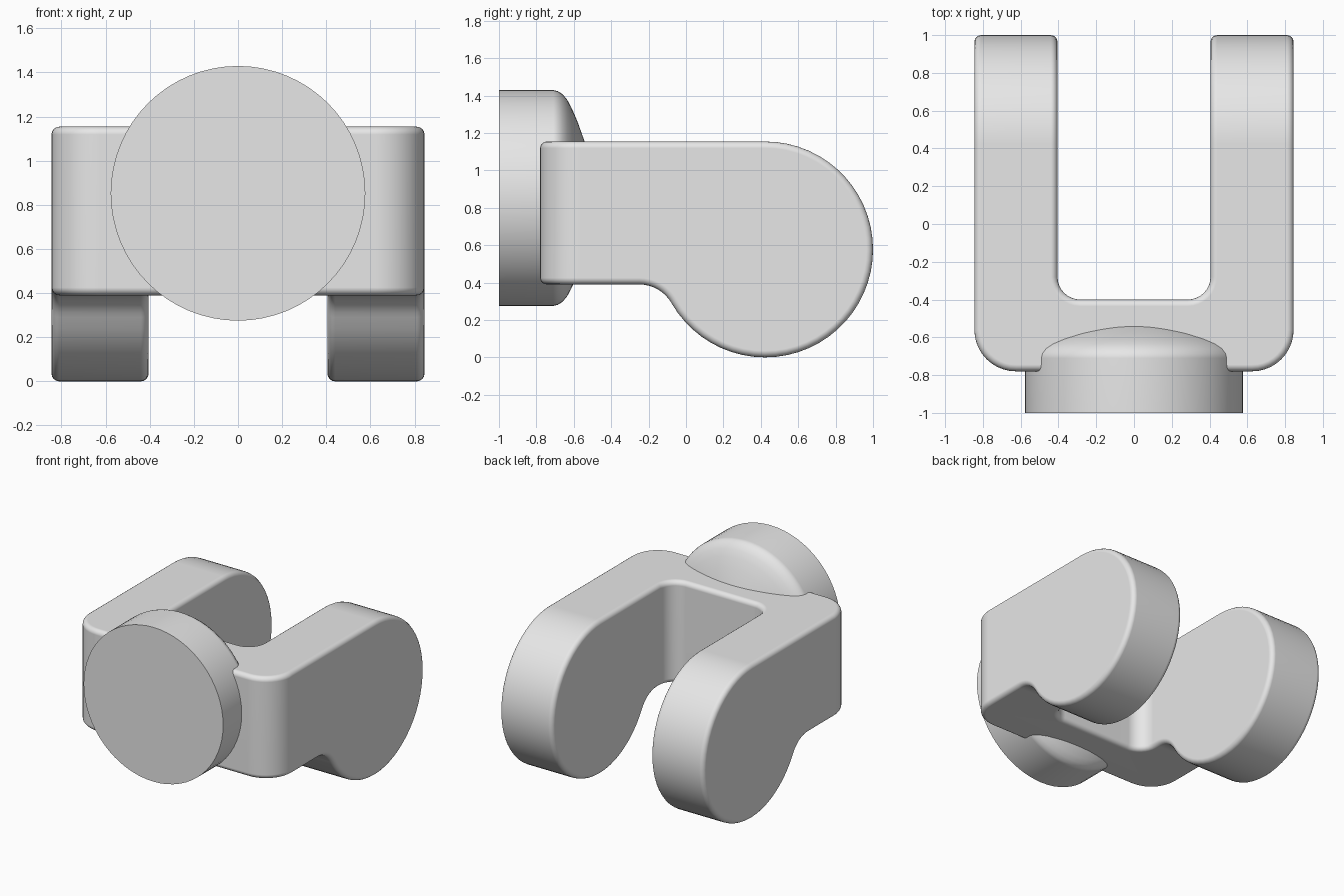
import bpy, bmesh, math
from math import radians
from mathutils import Matrix

if "Cube" in bpy.data.objects:
    bpy.data.objects.remove(bpy.data.objects["Cube"])

grey = bpy.data.materials.new("grey")
grey.diffuse_color = (0.8, 0.8, 0.8, 1)
grey.use_nodes = True
grey.node_tree.nodes["Principled BSDF"].inputs["Base Color"].default_value = grey.diffuse_color


def arc(cx, cy, r, a0, a1, n):
    """Points on an arc, angles in degrees."""
    return [(cx + r * math.cos(radians(a0 + (a1 - a0) * i / n)),
             cy + r * math.sin(radians(a0 + (a1 - a0) * i / n))) for i in range(n + 1)]


def prism(name, points, place, direction):
    """Extrude a closed outline; place maps a 2D point to 3D."""
    bm = bmesh.new()
    face = bm.faces.new([bm.verts.new(place(*p)) for p in points])
    new = bmesh.ops.extrude_face_region(bm, geom=[face])["geom"]
    bmesh.ops.translate(bm, vec=direction,
                        verts=[v for v in new if isinstance(v, bmesh.types.BMVert)])
    bmesh.ops.recalc_face_normals(bm, faces=bm.faces)
    return add(name, bm)


def add(name, bm):
    mesh = bpy.data.meshes.new(name)
    bm.to_mesh(mesh)
    bm.free()
    mesh.materials.append(grey)
    ob = bpy.data.objects.new(name, mesh)
    bpy.context.collection.objects.link(ob)
    return ob


def activate(ob):
    bpy.ops.object.select_all(action='DESELECT')
    ob.select_set(True)
    bpy.context.view_layer.objects.active = ob


def smooth(ob, angle):
    activate(ob)
    bpy.ops.object.shade_smooth_by_angle(angle=radians(angle))
    wn = ob.modifiers.new("normals", 'WEIGHTED_NORMAL')
    wn.keep_sharp = True


# Fork: U-shaped plan, intersected with the rounded side profile
half = ([(0.405, 1.2)] + [(0.845, 1.2)])
outer = arc(0.625, -0.56, 0.22, 0, -90, 10)
inner = arc(0.285, -0.28, 0.12, -90, 0, 8)
right = inner + half + outer
plan = right + [(-x, y) for x, y in reversed(right)]
fork = prism("fork", plan, lambda x, y: (x, y, -0.2), (0, 0, 1.6))

# Side profile: flat block, big round ends, concave blend underneath
R, cy, cz = 0.577, 0.423, 0.577
top, low, fy = 1.154, 0.39, -0.25
d, h = cy - fy, cz - low
r = (d * d + h * h - R * R) / (2 * (R - h))          # blend radius tangent to both
a = math.degrees(math.atan2(cz - (low - r), d))
side = ([(-0.95, top)] + arc(cy, cz, R, 90, a - 180, 40)
        + arc(fy, low - r, r, a, 90, 8)[1:] + [(-0.95, low)])
profile = prism("side_profile_cutter", side, lambda y, z: (-1, y, z), (2, 0, 0))
profile.hide_render = True

activate(fork)
cut = fork.modifiers.new("profile", 'BOOLEAN')
cut.operation, cut.solver, cut.object = 'INTERSECT', 'EXACT', profile
bpy.ops.object.modifier_apply(modifier="profile")
bpy.data.objects.remove(profile, do_unlink=True)
bev = fork.modifiers.new("soft_edges", 'BEVEL')
bev.width, bev.segments = 0.035, 4
bev.limit_method, bev.angle_limit = 'ANGLE', radians(40)
bpy.ops.object.modifier_apply(modifier="soft_edges")
smooth(fork, 35)

# Round boss: turned disc with a domed back sunk into the fork
rings = ([(-1, 0.577), (-0.71, 0.577), (-0.685, 0.571), (-0.66, 0.555), (-0.635, 0.525),
          (-0.61, 0.478), (-0.58, 0.408), (-0.545, 0.31), (-0.525, 0.24), (-0.515, 0.12)])
N = 64
bm = bmesh.new()
loops = [[bm.verts.new((rad * math.cos(2 * math.pi * i / N), y,
                        0.852 + rad * math.sin(2 * math.pi * i / N))) for i in range(N)]
         for y, rad in rings]
for l0, l1 in zip(loops, loops[1:]):
    for i in range(N):
        bm.faces.new((l0[i], l0[(i + 1) % N], l1[(i + 1) % N], l1[i]))
bm.faces.new(loops[0])
bm.faces.new(loops[-1])
bmesh.ops.recalc_face_normals(bm, faces=bm.faces)
smooth(add("round_boss", bm), 40)
